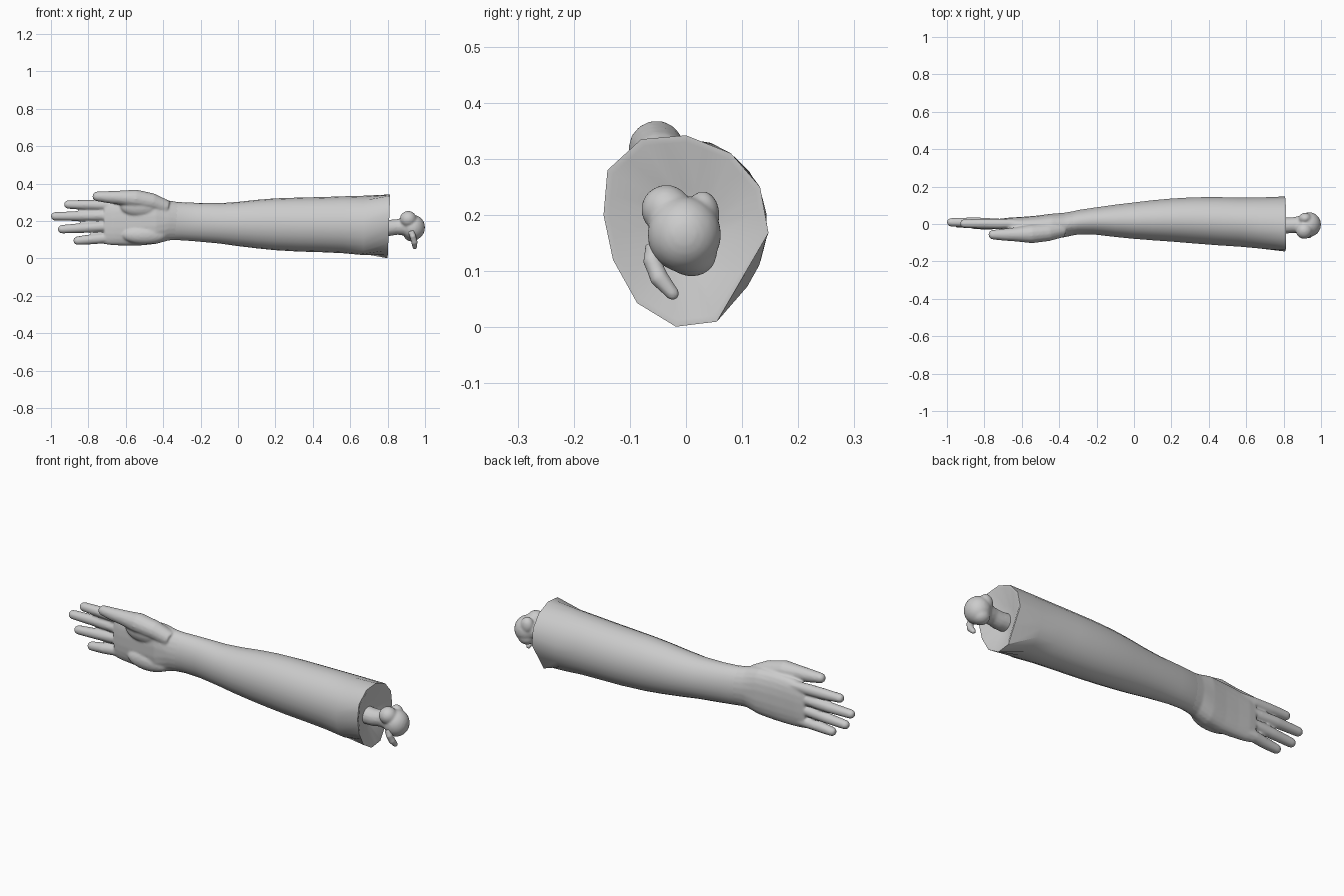
import bpy, bmesh, math
from mathutils import Vector

cube = bpy.data.objects.get("Cube")
if cube:
    bpy.data.objects.remove(cube, do_unlink=True)

grey = bpy.data.materials.new("plain grey")
grey.use_nodes = True
colour = (0.6, 0.6, 0.6, 1)
grey.diffuse_color = colour
grey.node_tree.nodes["Principled BSDF"].inputs["Base Color"].default_value = colour

SIDES = 22


def oval(x, y0, y1, z0, z1, power=1.0):
    """Rounded cross-section across the x axis, starting at the top."""
    ring = []
    for i in range(SIDES):
        a = math.tau * i / SIDES
        s, c = math.sin(a), math.cos(a)
        s = math.copysign(abs(s) ** power, s)
        c = math.copysign(abs(c) ** power, c)
        ring.append(Vector((x, (y0 + y1) / 2 + s * (y1 - y0) / 2,
                            (z0 + z1) / 2 + c * (z1 - z0) / 2)))
    return ring


def loft(bm, rings):
    """Skin a list of rings and close both ends."""
    loops = [[bm.verts.new(p) for p in r] for r in rings]
    for a, b in zip(loops, loops[1:]):
        n = len(a)
        for i in range(n):
            bm.faces.new((a[i], a[(i + 1) % n], b[(i + 1) % n], b[i]))
    for end in (loops[0], loops[-1]):
        mid = bm.verts.new(sum((v.co for v in end), Vector()) / len(end))
        for i in range(len(end)):
            bm.faces.new((end[i], end[(i + 1) % len(end)], mid))


def tube(bm, path):
    """Round-ended limb through (x, y, z, radius) points."""
    pts = [(Vector(p[:3]), p[3]) for p in path]
    rings = []
    for i, (p, r) in enumerate(pts):
        d = (pts[min(i + 1, len(pts) - 1)][0] - pts[max(i - 1, 0)][0]).normalized()
        q = d.to_track_quat('Z', 'Y')
        sweep = [(0, 1)]
        if i == len(pts) - 1:
            sweep += [(math.sin(t), math.cos(t)) for t in (0.4, 0.8, 1.2)]
        for along, size in sweep:
            rings.append([p + q @ Vector((r * size * math.cos(k * math.tau / 14),
                                          r * size * math.sin(k * math.tau / 14),
                                          r * along)) for k in range(14)])
    loft(bm, rings)


def blob(bm, centre, radii):
    new = bmesh.ops.create_icosphere(bm, subdivisions=3, radius=1)["verts"]
    for v in new:
        v.co = Vector(centre) + Vector([a * b for a, b in zip(v.co, radii)])


def finish(bm, name, voxel=0, smooth=0):
    bmesh.ops.recalc_face_normals(bm, faces=bm.faces)
    mesh = bpy.data.meshes.new(name)
    bm.to_mesh(mesh)
    bm.free()
    mesh.materials.append(grey)
    ob = bpy.data.objects.new(name, mesh)
    bpy.context.collection.objects.link(ob)
    bpy.ops.object.select_all(action='DESELECT')
    ob.select_set(True)
    bpy.context.view_layer.objects.active = ob
    if voxel:
        rm = ob.modifiers.new("Fuse", 'REMESH')
        rm.mode, rm.voxel_size, rm.use_smooth_shade = 'VOXEL', voxel, True
        sm = ob.modifiers.new("Soften", 'SMOOTH')
        sm.factor, sm.iterations = 0.5, smooth
        bpy.ops.object.modifier_apply(modifier=rm.name)
        bpy.ops.object.modifier_apply(modifier=sm.name)
        bpy.ops.object.shade_smooth()
    else:
        bpy.ops.object.shade_smooth_by_angle(angle=math.radians(35))
    return ob


# Forearm, ending in a faceted rim with a shallow dish
rim_yz = [(0, .342), (.08, .31), (.132, .25), (.147, .168), (.055, .01), (-.018, .001),
          (-.087, .043), (-.13, .12), (-.147, .2), (-.14, .28), (-.08, .335)]
corners = [Vector((0.8 + 0.04 * z, y, z)) for y, z in rim_yz]
rim = []
for a, b in zip(corners, corners[1:] + corners[:1]):
    rim += [a, (a + b) / 2]
centre = Vector((0.806, 0, 0.17))
inner = [centre + (p - centre) * 0.93 for p in rim]
dish = [centre + (p - centre) * 0.45 - Vector((0.035, 0, 0)) for p in rim]
sections = [
    (-.37, -.068, .057, .098, .306), (-.30, -.057, .075, .097, .3),
    (-.22, -.056, .087, .091, .297), (-.1, -.07, .104, .08, .295),
    (0, -.08, .116, .066, .302), (.1, -.088, .128, .054, .313),
    (.2, -.095, .137, .044, .321), (.32, -.105, .144, .037, .325),
    (.45, -.115, .145, .033, .328), (.56, -.122, .142, .028, .332),
    (.67, -.132, .143, .018, .335)]
bm = bmesh.new()
loft(bm, [oval(*s) for s in sections] + [rim, inner, dish])
finish(bm, "forearm")

# Hand: palm, thumb and four fingers fused together
bm = bmesh.new()
palm = [
    (-.24, -.045, .075, .102, .287), (-.30, -.055, .073, .099, .298),
    (-.37, -.071, .061, .096, .31), (-.44, -.08, .055, .077, .325),
    (-.52, -.07, .045, .069, .325), (-.6, -.052, .038, .068, .318),
    (-.67, -.042, .034, .07, .308), (-.715, -.03, .028, .076, .302)]
loft(bm, [oval(*s, power=0.8 if s[0] < -.4 else 1) for s in palm])
fingers = [(-.93, .002, .288, .284), (-1, .009, .225, .228),
           (-.963, .003, .156, .17), (-.88, -.004, .095, .108)]
for tip, y, z, base_z in fingers:
    x = tip + 0.022
    tube(bm, [(-.6, .002, base_z, .022), (-.72, .001, base_z, .028),
              ((x - .72) / 2, y, (z + base_z) / 2, .027), (x, y, z, .023)])
tube(bm, [(-.38, -.03, .27, .04), (-.46, -.045, .302, .047), (-.55, -.053, .319, .05),
          (-.63, -.056, .325, .038), (-.7, -.057, .328, .032), (-.753, -.057, .332, .026)])
blob(bm, (-.52, -.045, .28), (.11, .042, .06))
blob(bm, (-.5, -.04, .125), (.12, .04, .05))
finish(bm, "hand", 0.006, 5)

# Bone end: neck, knobbly ball and the small hook below it
bm = bmesh.new()
tube(bm, [(.75, -.008, .165, .046), (.81, -.008, .163, .044), (.85, -.006, .168, .042),
          (.9, -.004, .17, .05)])
blob(bm, (.937, -.003, .165), (.063, .066, .068))
blob(bm, (.91, -.035, .21), (.045, .045, .044))
blob(bm, (.915, .03, .2), (.035, .03, .043))
blob(bm, (.93, .01, .13), (.045, .045, .04))
finish(bm, "bone_end", 0.006, 5)
bm = bmesh.new()
tube(bm, [(.925, -.055, .145, .018), (.935, -.06, .118, .017), (.943, -.048, .088, .017),
          (.945, -.024, .06, .012)])
finish(bm, "bone_hook", 0.004, 3)
